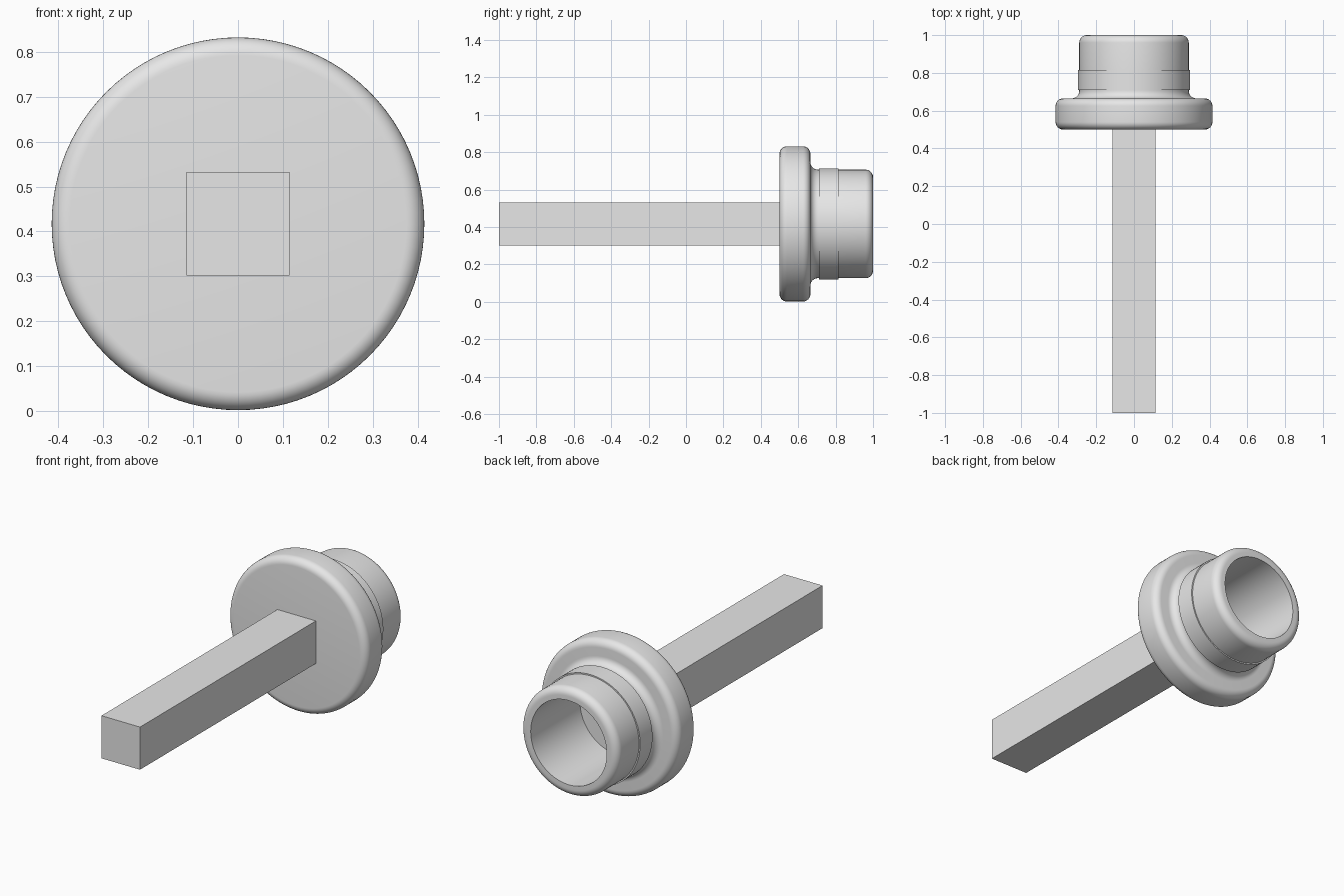
import bpy, bmesh, math
from mathutils import Vector, Matrix

cube = bpy.data.objects.get("Cube")
if cube:
    bpy.data.objects.remove(cube, do_unlink=True)

AXIS_Z = 0.417   # height of the turning axis
SIDES = 96

grey = bpy.data.materials.new("light_grey")
grey.use_nodes = True
colour = (0.8, 0.8, 0.8, 1)
grey.diffuse_color = colour
grey.node_tree.nodes["Principled BSDF"].inputs["Base Color"].default_value = colour


def add_object(name, bm):
    bmesh.ops.recalc_face_normals(bm, faces=bm.faces)
    mesh = bpy.data.meshes.new(name)
    bm.to_mesh(mesh)
    bm.free()
    mesh.materials.append(grey)
    obj = bpy.data.objects.new(name, mesh)
    obj.location.z = AXIS_Z
    bpy.context.collection.objects.link(obj)
    return obj


def arc(y, r, radius, start, end, steps=8):
    """Quarter-round profile points as (y, radius) pairs."""
    angles = [math.radians(start + (end - start) * i / steps) for i in range(steps + 1)]
    return [(y + radius * math.cos(a), r + radius * math.sin(a)) for a in angles]


def lathe(name, profile):
    """Turn a (y, radius) profile around the Y axis."""
    bm = bmesh.new()
    verts = [bm.verts.new((r, y, 0)) for y, r in profile]
    edges = [bm.edges.new(pair) for pair in zip(verts, verts[1:])]
    bmesh.ops.spin(bm, geom=verts + edges, cent=(0, 0, 0), axis=(0, 1, 0),
                   angle=2 * math.pi, steps=SIDES)
    bmesh.ops.remove_doubles(bm, verts=bm.verts, dist=0.0001)
    obj = add_object(name, bm)
    bpy.ops.object.select_all(action="DESELECT")
    obj.select_set(True)
    bpy.context.view_layer.objects.active = obj
    bpy.ops.object.shade_smooth_by_angle(angle=math.radians(30))
    return obj


# Flange with rounded rim, fillet, raised band and hollow sleeve
lathe("flange_and_sleeve",
      [(0.5, 0)]
      + arc(0.54, 0.375, 0.04, 180, 90)       # front rim
      + arc(0.625, 0.375, 0.04, 90, 0)        # back rim
      + arc(0.705, 0.33, 0.04, 180, 270)      # fillet into the sleeve
      + [(0.71, 0.29), (0.71, 0.297), (0.815, 0.297), (0.815, 0.29)]
      + arc(0.96, 0.25, 0.04, 90, 0)          # sleeve lip
      + [(1, 0.227), (0.58, 0.227), (0.58, 0)])  # blind bore

# Square shaft running forward from the flange
bm = bmesh.new()
bmesh.ops.create_cube(bm, size=1, matrix=Matrix.LocRotScale(
    Vector((0, -0.24, 0)), None, Vector((0.23, 1.52, 0.23))))
add_object("square_shaft", bm)
